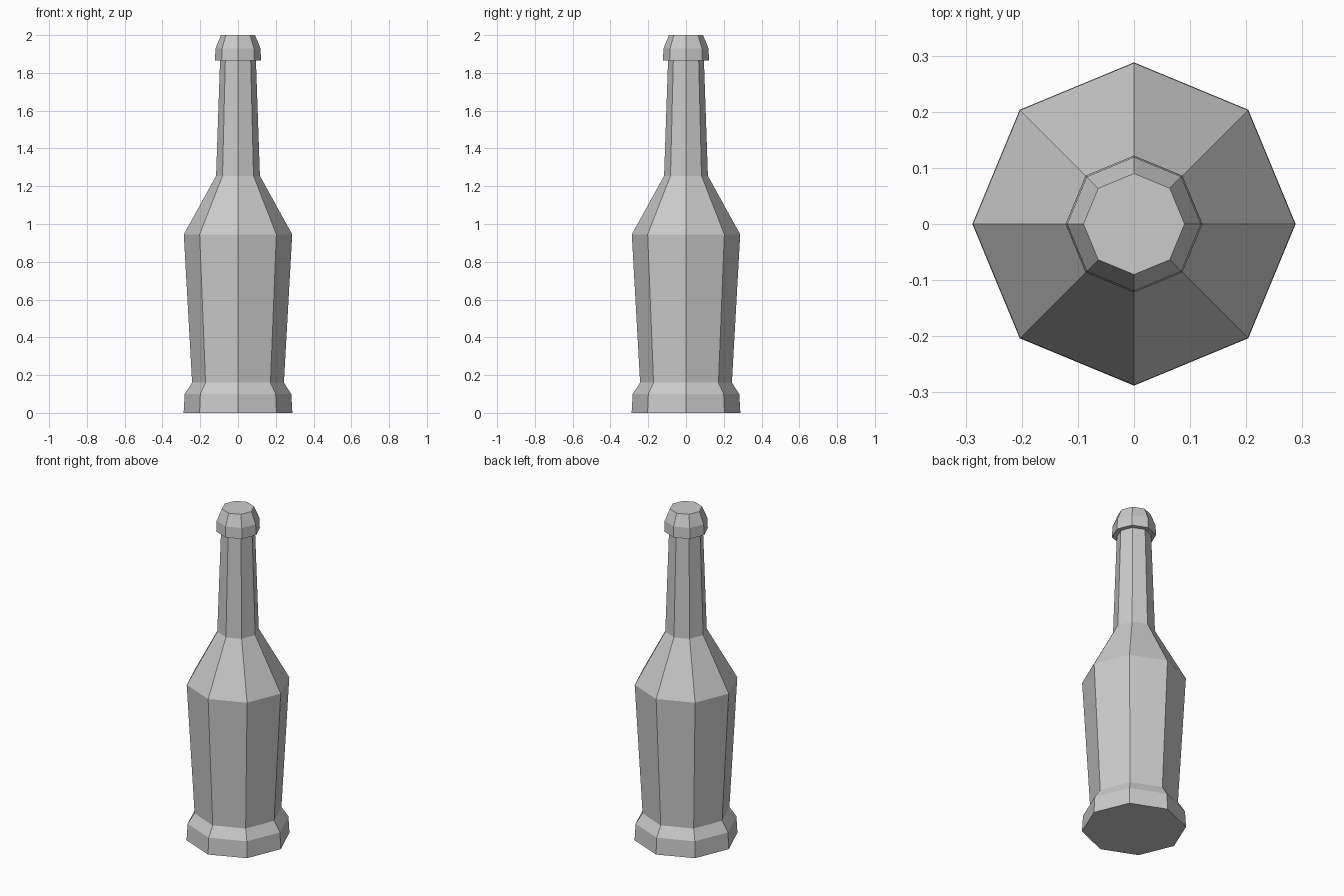
import bpy
import bmesh
from math import cos, sin, tau

cube = bpy.data.objects.get("Cube")
if cube:
    bpy.data.objects.remove(cube, do_unlink=True)

SIDES = 8
COLOUR = (0.6, 0.6, 0.6, 1)

grey = bpy.data.materials.new("plain grey")
grey.use_nodes = True
grey.diffuse_color = COLOUR
grey.node_tree.nodes["Principled BSDF"].inputs["Base Color"].default_value = COLOUR


def lathe(name, profile):
    """Closed eight-sided solid from (radius, height) pairs, bottom to top."""
    bm = bmesh.new()
    rings = [[bm.verts.new((r * cos(tau * i / SIDES), r * sin(tau * i / SIDES), z))
              for i in range(SIDES)] for r, z in profile]
    for low, high in zip(rings, rings[1:]):
        for i in range(SIDES):
            j = (i + 1) % SIDES
            bm.faces.new((low[i], low[j], high[j], high[i]))
    bm.faces.new(rings[0][::-1])
    bm.faces.new(rings[-1])
    mesh = bpy.data.meshes.new(name)
    bm.to_mesh(mesh)
    bm.free()
    mesh.materials.append(grey)
    obj = bpy.data.objects.new(name, mesh)
    bpy.context.collection.objects.link(obj)
    return obj


# Flared foot, tapering body, sloped shoulder and slim neck
lathe("bottle_body", [(0.288, 0), (0.282, 0.1), (0.243, 0.16),
                      (0.287, 0.945), (0.116, 1.255), (0.095, 1.865)])

# Wider cap with a chamfered top
lathe("bottle_cap", [(0.122, 1.865), (0.119, 1.93), (0.09, 2.0)])
